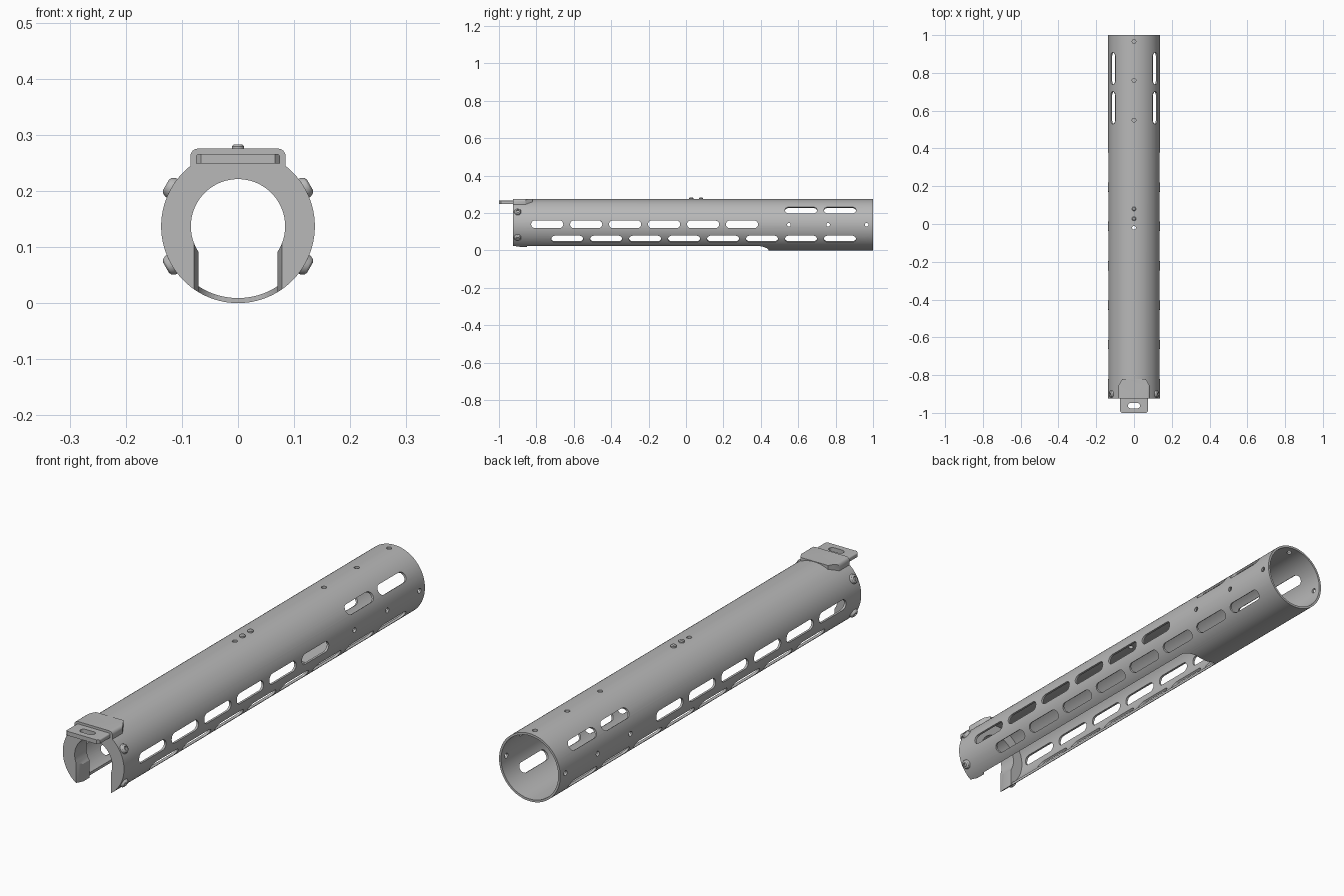
import bpy, bmesh
from math import sin, cos, pi, radians
from mathutils import Matrix, Vector

if "Cube" in bpy.data.objects:
    bpy.data.objects.remove(bpy.data.objects["Cube"])

R, INNER, CZ = 0.137, 0.128, 0.137      # tube radii and axis height
FRONT, BACK = -0.925, 1.0

metal = bpy.data.materials.new("satin_grey")
metal.use_nodes = True
grey = (0.48, 0.48, 0.48, 1)
metal.diffuse_color = grey
metal.node_tree.nodes["Principled BSDF"].inputs["Base Color"].default_value = grey


def loft(bm, rings, matrix):
    """Closed solid through a list of equal-length rings."""
    vs = [[bm.verts.new(matrix @ Vector(p)) for p in ring] for ring in rings]
    n = len(vs[0])
    for a, b in zip(vs, vs[1:]):
        for i in range(n):
            j = (i + 1) % n
            bm.faces.new((a[i], a[j], b[j], b[i]))
    bm.faces.new(vs[0][::-1])
    bm.faces.new(vs[-1])


def revolve(bm, profile, matrix, n=32):
    loft(bm, [[(r * cos(2 * pi * i / n), r * sin(2 * pi * i / n), h) for i in range(n)]
              for r, h in profile], matrix)


def prism(bm, outline, z0, z1, matrix=Matrix()):
    loft(bm, [[(x, y, z) for x, y in outline] for z in (z0, z1)], matrix)


def stadium(length, width, n=10):
    r, h = width / 2, length / 2 - width / 2
    ends = []
    for side in (0, 1):
        for i in range(n + 1):
            a = -pi / 2 + pi * side + pi * i / n
            ends.append(((h if side == 0 else -h) + r * cos(a), r * sin(a)))
    return ends


def mirrored(half):
    return half + [(-x, y) for x, y in reversed(half)]


def radial(angle, y):
    """Frame on the tube axis: local z points outward, local x runs along the tube."""
    a = radians(angle)
    m = Matrix(((0, -sin(a), cos(a)), (1, 0, 0), (0, cos(a), sin(a)))).to_4x4()
    m.translation = (0, y, CZ)
    return m


def finish(name, bm):
    bmesh.ops.recalc_face_normals(bm, faces=bm.faces)
    mesh = bpy.data.meshes.new(name)
    bm.to_mesh(mesh)
    bm.free()
    mesh.materials.append(metal)
    ob = bpy.data.objects.new(name, mesh)
    bpy.context.collection.objects.link(ob)
    return ob


def activate(ob):
    bpy.ops.object.select_all(action='DESELECT')
    ob.select_set(True)
    bpy.context.view_layer.objects.active = ob


def combine(ob, other, operation):
    activate(ob)
    mod = ob.modifiers.new("combine", 'BOOLEAN')
    mod.operation, mod.solver, mod.object = operation, 'EXACT', other
    bpy.ops.object.modifier_apply(modifier=mod.name)
    bpy.data.objects.remove(other)


def smooth(ob):
    activate(ob)
    bpy.ops.object.shade_smooth_by_angle(angle=radians(30))


def round_top_sides(bm, top, offset):
    edges = [e for e in bm.edges
             if all(abs(v.co.z - top) < 1e-5 for v in e.verts)
             and abs(e.verts[0].co.x - e.verts[1].co.x) < 1e-5]
    bmesh.ops.bevel(bm, geom=edges, offset=offset, segments=4, profile=0.5, affect='EDGES')


along = Matrix.Translation((0, 0, CZ)) @ Matrix.Rotation(-pi / 2, 4, 'X')

# Tube body as a solid, with the flat-topped mount block at the front
bm = bmesh.new()
revolve(bm, [(R, FRONT), (R, BACK)], along, 96)
tube = finish("handguard_tube", bm)

bm = bmesh.new()
prism(bm, mirrored([(0.085, FRONT), (0.085, -0.86), (0.062, -0.82)]), 0.19, 0.2755)
round_top_sides(bm, 0.2755, 0.014)
combine(tube, finish("mount_block", bm), 'UNION')

# Bore: narrow through the front collar, wide behind it
bm = bmesh.new()
revolve(bm, [(0.084, -1.1), (0.084, -0.85), (INNER, -0.85), (INNER, 1.1)], along, 96)
combine(tube, finish("bore_cutter", bm), 'DIFFERENCE')

# Open channel along the underside, tapered at the collar and rounded at its end
half = [(0.078, -1.1), (0.078, FRONT), (0.07, -0.89), (0.07, -0.849), (0.076, -0.849)]
half += [(0.031 + 0.045 * cos(a), 0.385 + 0.055 * sin(a))
         for a in [pi / 2 * i / 8 for i in range(9)]]
bm = bmesh.new()
prism(bm, mirrored(half), -0.1, 0.12)
combine(tube, finish("channel_cutter", bm), 'DIFFERENCE')

# Vent slots and small holes on both sides and on top
PITCH = 0.2083
bm = bmesh.new()
for side in (0, 1):
    for angle, start, count in ((1, -0.742, 6), (-34, -0.635, 8), (35, 0.615, 2)):
        for i in range(count):
            prism(bm, stadium(0.172, 0.042), 0.1, 0.16,
                  radial(180 - angle if side else angle, start + PITCH * i))
for angle in (0, 90, 180):
    for y in (0.55, 0.76, 0.966):
        revolve(bm, [(0.01, 0.1), (0.01, 0.16)], radial(angle, y), 16)
revolve(bm, [(0.01, 0.1), (0.01, 0.16)], radial(90, -0.02), 16)
combine(tube, finish("vent_cutter", bm), 'DIFFERENCE')
smooth(tube)

# Slotted tongue projecting from the mount block
bm = bmesh.new()
prism(bm, mirrored([(0.066, -1.0), (0.075, -0.99), (0.075, -0.9)]), 0.249, 0.266)
round_top_sides(bm, 0.266, 0.006)
tongue = finish("front_tongue", bm)
bm = bmesh.new()
prism(bm, stadium(0.064, 0.028), 0.2, 0.3, Matrix.Translation((0, -0.962, 0)))
combine(tongue, finish("tongue_cutter", bm), 'DIFFERENCE')
smooth(tongue)

# Domed clamp screws with recessed sockets
for name, angle in (("upper_left_screw", 30), ("lower_left_screw", -30),
                    ("upper_right_screw", 150), ("lower_right_screw", 210)):
    bm = bmesh.new()
    revolve(bm, [(0.019, 0.126), (0.019, 0.139), (0.016, 0.145), (0.011, 0.148),
                 (0.008, 0.148), (0.008, 0.141)], radial(angle, -0.9), 24)
    smooth(finish(name, bm))

# Two small buttons on top
for name, y in (("front_button", 0.028), ("rear_button", 0.08)):
    bm = bmesh.new()
    revolve(bm, [(0.011, 0.13), (0.011, 0.142), (0.007, 0.146)], radial(90, y), 20)
    smooth(finish(name, bm))
